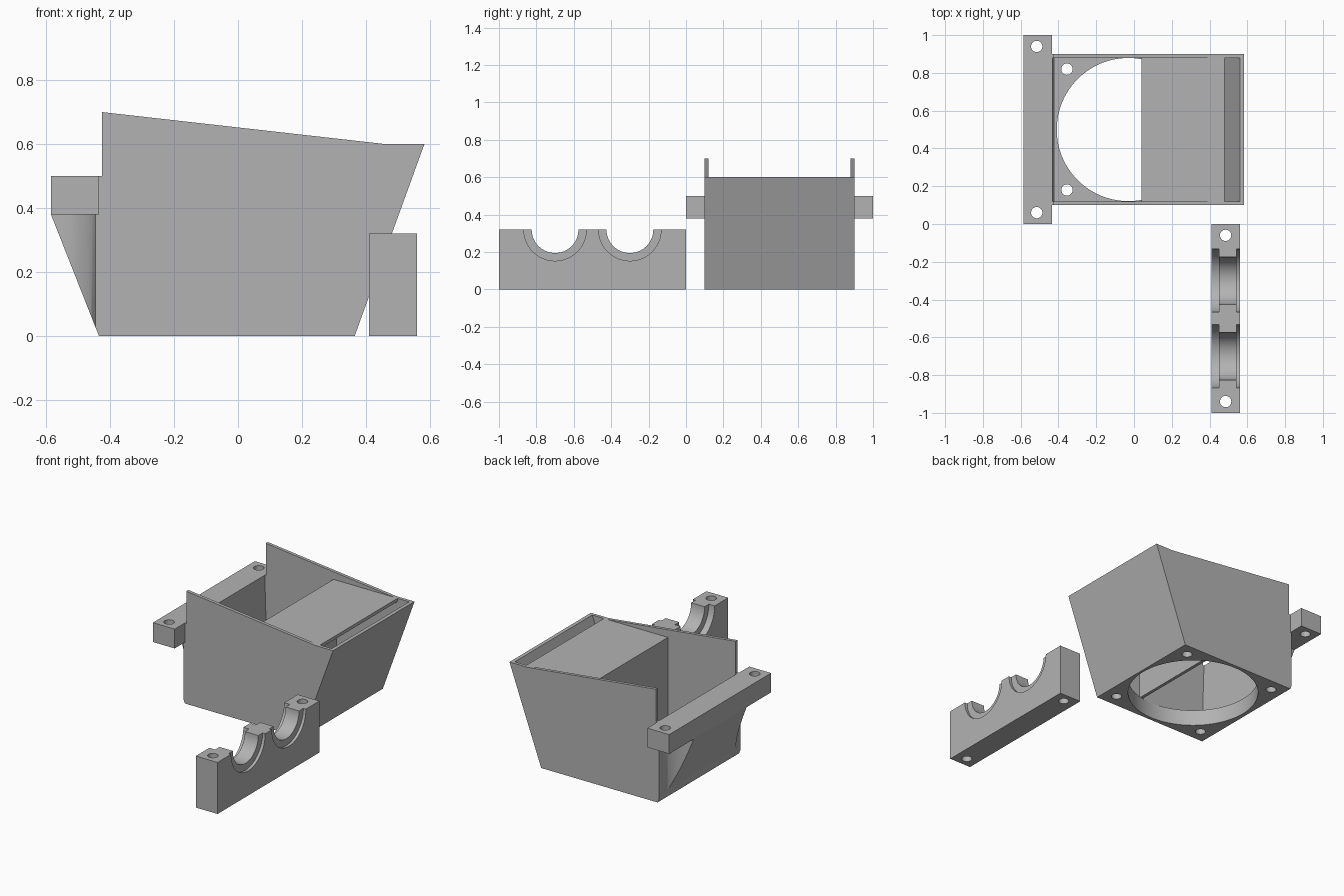
import bpy, bmesh, math
from mathutils import Matrix, Vector

cube = bpy.data.objects.get("Cube")
if cube:
    bpy.data.objects.remove(cube, do_unlink=True)

# Single plain grey plastic
grey = bpy.data.materials.new("grey plastic")
grey.use_nodes = True
colour = (0.45, 0.45, 0.45, 1)
grey.diffuse_color = colour
grey.node_tree.nodes["Principled BSDF"].inputs["Base Color"].default_value = colour


def finish(name, bm):
    bmesh.ops.recalc_face_normals(bm, faces=bm.faces)
    mesh = bpy.data.meshes.new(name)
    bm.to_mesh(mesh)
    bm.free()
    mesh.materials.append(grey)
    obj = bpy.data.objects.new(name, mesh)
    bpy.context.collection.objects.link(obj)
    return obj


def prism(name, profile, y0, y1):
    """Extrude an x-z profile along y."""
    bm = bmesh.new()
    face = bm.faces.new([bm.verts.new((x, y0, z)) for x, z in profile])
    out = bmesh.ops.extrude_face_region(bm, geom=[face])
    moved = [v for v in out["geom"] if isinstance(v, bmesh.types.BMVert)]
    bmesh.ops.translate(bm, verts=moved, vec=(0, y1 - y0, 0))
    return finish(name, bm)


def block(name, x0, x1, y0, y1, z0, z1):
    return prism(name, [(x0, z0), (x1, z0), (x1, z1), (x0, z1)], y0, y1)


def rod(centre, radius, length, axis="Z", sides=64):
    bm = bmesh.new()
    turn = Matrix.Rotation(math.pi / 2, 4, "Y") if axis == "X" else Matrix()
    bmesh.ops.create_cone(bm, cap_ends=True, segments=sides, radius1=radius, radius2=radius,
                          depth=length, matrix=Matrix.Translation(Vector(centre)) @ turn)
    return finish("cutter", bm)


def cut(obj, cutters):
    """Subtract every cutter, then discard it."""
    for c in cutters:
        mod = obj.modifiers.new("cut", "BOOLEAN")
        mod.operation, mod.solver, mod.object = "DIFFERENCE", "EXACT", c
        bpy.context.view_layer.update()
        graph = bpy.context.evaluated_depsgraph_get()
        mesh = bpy.data.meshes.new_from_object(obj.evaluated_get(graph))
        obj.modifiers.clear()
        obj.data = mesh
        bpy.data.objects.remove(c, do_unlink=True)


LEFT, RIGHT, MID_Y = -0.435, 0.365, 0.5
MID_X = (LEFT + RIGHT) / 2

# Duct body: flared shell with a thick floor, open on top
body = prism("duct_body", [(LEFT, 0), (RIGHT, 0), (0.583, 0.6), (0.46, 0.6),
                           (-0.425, 0.7), (-0.425, 0.5), (LEFT, 0.5)], 0.1, 0.9)
cavity = prism("cutter", [(-0.42, 0.1), (0.378, 0.1), (0.56, 0.6), (0.56, 0.8),
                          (-0.432, 0.8), (-0.432, 0.5)], 0.12, 0.88)
screws = [rod((MID_X + sx * 0.32, MID_Y + sy * 0.32, 0.05), 0.03, 0.3, sides=32)
          for sx in (-1, 1) for sy in (-1, 1)]
cut(body, [cavity, rod((MID_X + 0.005, MID_Y, 0.05), 0.379, 0.3, sides=96)] + screws)

# Inner baffle: upright divider with a flat roof, leaving an outlet slot
baffle = prism("inner_baffle", [(0.04, 0.1), (0.06, 0.1), (0.06, 0.58), (0.48, 0.58),
                                (0.48, 0.6), (0.04, 0.6)], 0.12, 0.88)

# Mounting bar with a bolt hole at each end
bar = block("mounting_bar", -0.585, LEFT, 0, 1, 0.38, 0.5)
cut(bar, [rod((-0.515, y, 0.44), 0.03, 0.4, sides=32) for y in (0.06, 0.94)])

# Sloped bracket under the bar, hollowed at both ends
bracket = prism("bar_bracket", [(-0.585, 0.38), (LEFT, 0.38), (LEFT, 0)], 0.1, 0.9)
cut(bracket, [rod((-0.585, y, 0.2), 0.14, 0.8) for y in (0.1, 0.9)])

# Separate clamp: two stepped half-round seats and two bolt holes
clamp = block("rod_clamp", 0.41, 0.56, -1, 0, 0, 0.32)
seats = []
for y in (-0.7, -0.3):
    seats.append(rod((0.485, y, 0.32), 0.125, 0.4, "X"))
    seats.append(rod((0.35, y, 0.32), 0.167, 0.2, "X"))
    seats.append(rod((0.642, y, 0.32), 0.167, 0.2, "X"))
cut(clamp, seats + [rod((0.485, y, 0.16), 0.03, 0.6, sides=32) for y in (-0.06, -0.94)])

# Smooth round surfaces, keep hard edges
bpy.ops.object.select_all(action="DESELECT")
for obj in (body, baffle, bar, bracket, clamp):
    obj.select_set(True)
bpy.context.view_layer.objects.active = body
bpy.ops.object.shade_smooth_by_angle(angle=math.radians(30))
